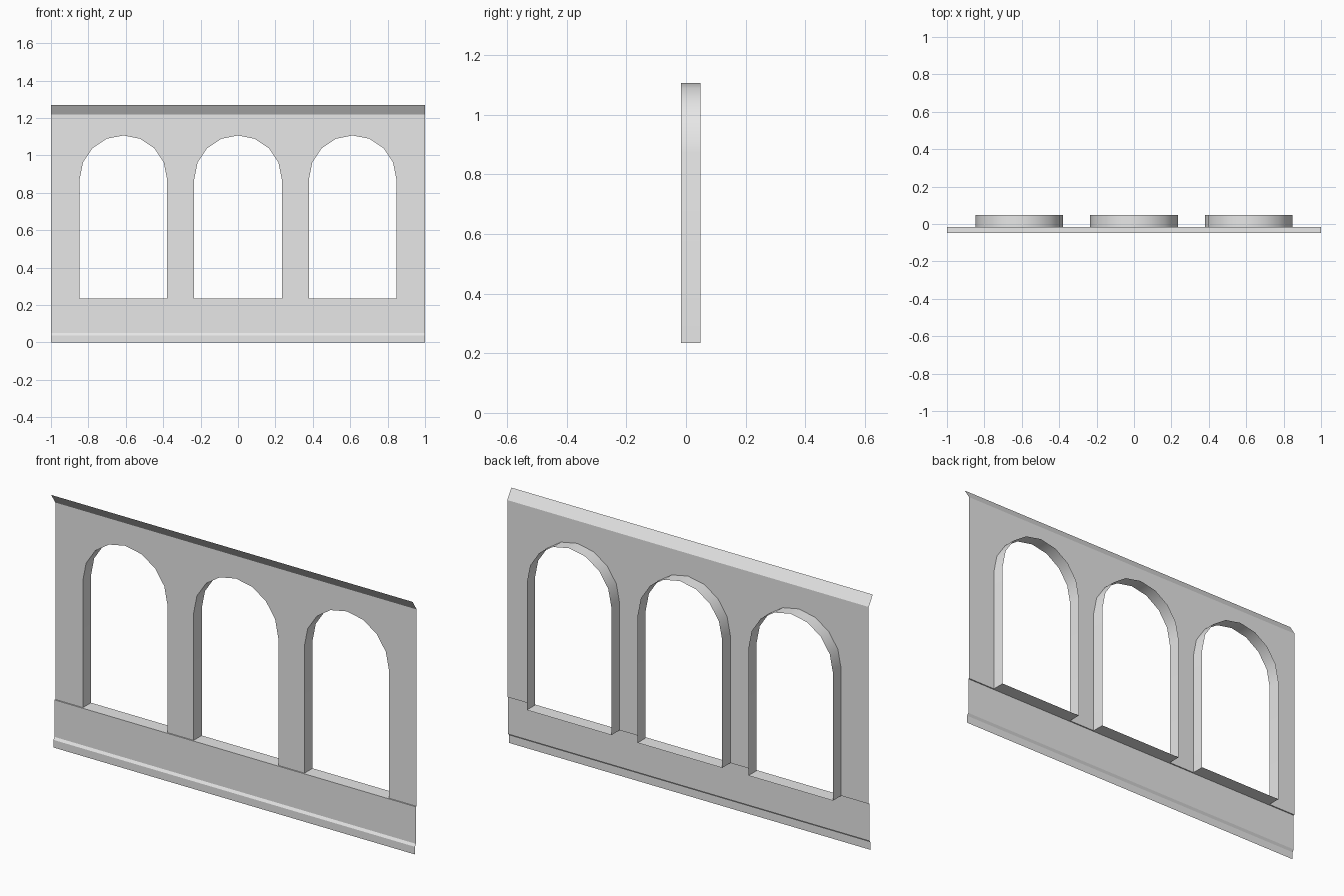
import bpy, bmesh, math

if "Cube" in bpy.data.objects:
    bpy.data.objects.remove(bpy.data.objects["Cube"], do_unlink=True)

WALL_Y, BACK_Y = -0.016, 0.048
SILL_Z, SPRING_Z, TOP_Z = 0.235, 0.873, 1.22
RADIUS, SEGMENTS = 0.234, 8
ARCH_X = (-0.613, 0, 0.613)

stone = bpy.data.materials.new("light grey stone")
stone.use_nodes = True
grey = (0.8, 0.8, 0.8, 1)
stone.diffuse_color = grey
stone.node_tree.nodes["Principled BSDF"].inputs["Base Color"].default_value = grey


def make_sheet(name, quads, smooth=False):
    """Join quads given by corner points into one open sheet."""
    bm = bmesh.new()
    for quad in quads:
        bm.faces.new([bm.verts.new(p) for p in quad])
    bmesh.ops.remove_doubles(bm, verts=bm.verts, dist=0.0001)
    if not smooth:
        bmesh.ops.dissolve_limit(bm, angle_limit=0.01, verts=bm.verts, edges=bm.edges)
    mesh = bpy.data.meshes.new(name)
    bm.to_mesh(mesh)
    bm.free()
    mesh.materials.append(stone)
    obj = bpy.data.objects.new(name, mesh)
    bpy.context.collection.objects.link(obj)
    if smooth:
        bpy.ops.object.select_all(action='DESELECT')
        obj.select_set(True)
        bpy.context.view_layer.objects.active = obj
        bpy.ops.object.shade_smooth_by_angle(angle=math.radians(35))
    return obj


def sweep_x(name, profile):
    """Run a (y, z) profile, listed bottom to top, along the whole wall."""
    return make_sheet(name, [
        [(-1, *a), (1, *a), (1, *b), (-1, *b)] for a, b in zip(profile, profile[1:])])


def arch_outline(cx):
    """Opening outline from left foot over the arch to right foot."""
    pts = [(cx - RADIUS, SILL_Z)]
    for i in range(SEGMENTS + 1):
        a = math.pi * (1 - i / SEGMENTS)
        pts.append((cx + RADIUS * math.cos(a), SPRING_Z + RADIUS * math.sin(a)))
    return pts + [(cx + RADIUS, SILL_Z)]


# Arched wall: panels between the lower outline and the straight top
lower = [(-1, SILL_Z)] + [p for cx in ARCH_X for p in arch_outline(cx)] + [(1, SILL_Z)]
panels = []
for (x1, z1), (x2, z2) in zip(lower, lower[1:]):
    if x2 - x1 > 0.001:
        panels.append([(x1, WALL_Y, z1), (x2, WALL_Y, z2),
                       (x2, WALL_Y, TOP_Z), (x1, WALL_Y, TOP_Z)])
make_sheet("arched_wall", panels)

# Deep reveals and sills behind each opening
for side, cx in zip(("right", "middle", "left"), ARCH_X):
    outline = arch_outline(cx)
    loop = outline + outline[:1]
    make_sheet(side + "_arch_reveal", [
        [(x1, WALL_Y, z1), (x1, BACK_Y, z1), (x2, BACK_Y, z2), (x2, WALL_Y, z2)]
        for (x1, z1), (x2, z2) in zip(loop, loop[1:])], smooth=True)

# Base band with stepped skirting, and the flared cornice
sweep_x("base_and_skirting", [(-0.03, 0), (-0.03, 0.038), (-0.022, 0.05),
                              (-0.022, SILL_Z), (WALL_Y, SILL_Z)])
sweep_x("cornice", [(WALL_Y, TOP_Z), (-0.048, 1.27)])
